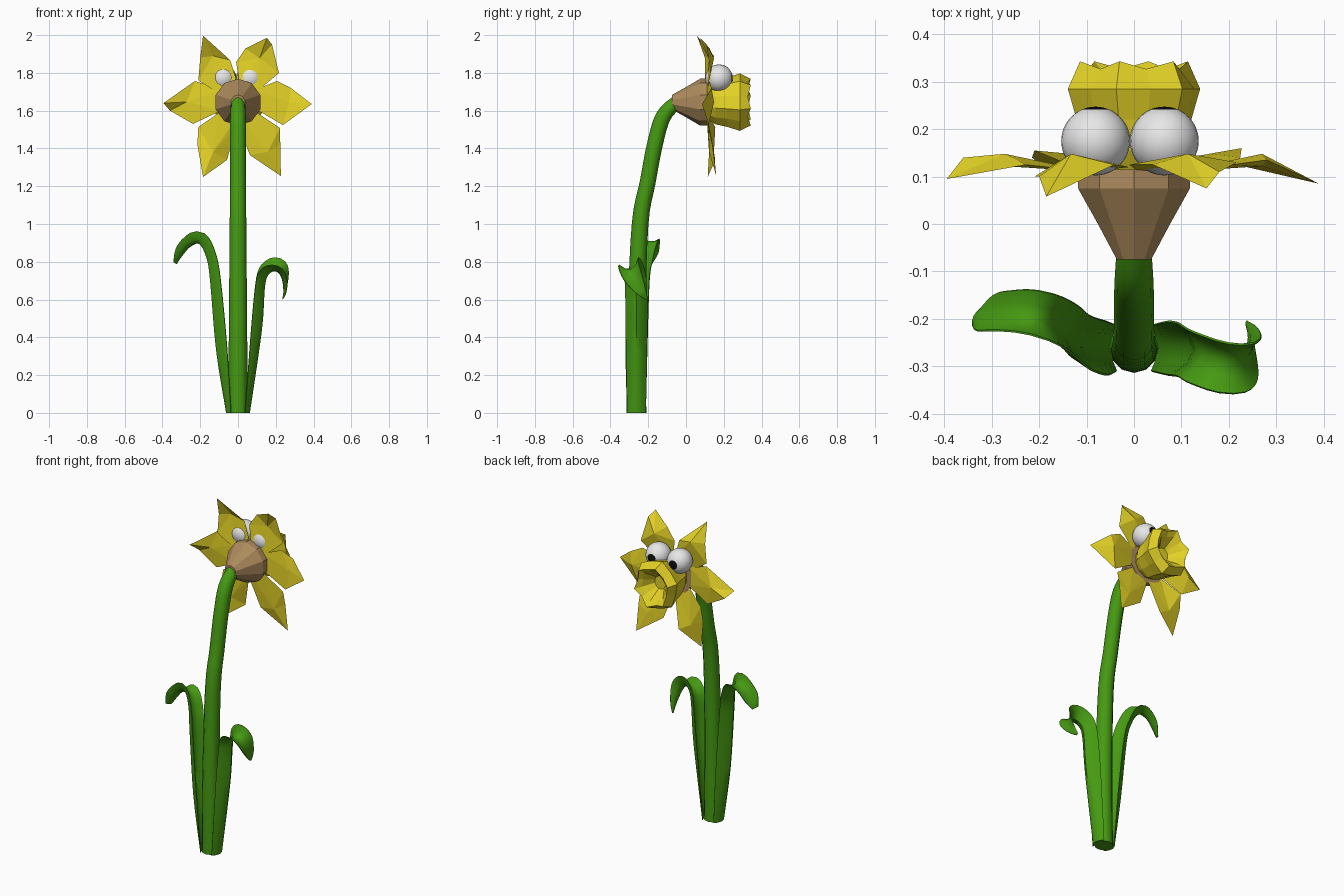
import bpy, bmesh, math
from mathutils import Vector, Matrix

if "Cube" in bpy.data.objects:
    bpy.data.objects.remove(bpy.data.objects["Cube"])


def material(name, rgb):
    m = bpy.data.materials.new(name)
    m.diffuse_color = (*rgb, 1)
    m.use_nodes = True
    m.node_tree.nodes["Principled BSDF"].inputs["Base Color"].default_value = m.diffuse_color
    return m


GREEN = material("leaf green", (0.06, 0.32, 0.006))
YELLOW = material("petal yellow", (0.78, 0.65, 0.02))
BROWN = material("papery brown", (0.42, 0.26, 0.11))
WHITE = material("eye white", (0.85, 0.85, 0.85))
BLACK = material("pupil black", (0.004, 0.004, 0.004))
CZ = 1.645  # height of the flower axis


def finish(bm, name, mats, smooth=None):
    bmesh.ops.recalc_face_normals(bm, faces=bm.faces)
    me = bpy.data.meshes.new(name)
    bm.to_mesh(me)
    bm.free()
    ob = bpy.data.objects.new(name, me)
    bpy.context.collection.objects.link(ob)
    for m in mats:
        me.materials.append(m)
    if smooth:
        bpy.ops.object.select_all(action='DESELECT')
        ob.select_set(True)
        bpy.context.view_layer.objects.active = ob
        bpy.ops.object.shade_smooth_by_angle(angle=math.radians(smooth))
    return ob


def loft(rings, name, mats, smooth=None):
    """Skin closed rings of points and cap both ends."""
    bm = bmesh.new()
    vs = [[bm.verts.new(p) for p in r] for r in rings]
    n = len(vs[0])
    for a, b in zip(vs, vs[1:]):
        for i in range(n):
            j = (i + 1) % n
            bm.faces.new((a[i], a[j], b[j], b[i]))
    bm.faces.new(vs[0])
    bm.faces.new(vs[-1])
    return finish(bm, name, mats, smooth)


def catmull(rows, steps):
    """Smoothly interpolate rows of numbers."""
    out = []
    for k in range(len(rows) - 1):
        q = [rows[max(0, min(len(rows) - 1, k + d))] for d in (-1, 0, 1, 2)]
        for s in range(steps):
            t = s / steps
            out.append([0.5 * (2 * b + (c - a) * t + (2 * a - 5 * b + 4 * c - d) * t * t
                               + (3 * b - a - 3 * c + d) * t ** 3)
                        for a, b, c, d in zip(*q)])
    return out + [list(rows[-1])]


def tangent(pts, i):
    return (pts[min(i + 1, len(pts) - 1)] - pts[max(i - 1, 0)]).normalized()


# Stem: y, z, radius along a bent path
path = catmull([(-.262, 0, .052), (-.262, .5, .048), (-.243, 1, .044), (-.203, 1.22, .042),
                (-.165, 1.42, .042), (-.12, 1.57, .041), (-.045, 1.648, .036)], 4)
pts = [Vector((0, y, z)) for y, z, r in path]
X = Vector((1, 0, 0))
rings = []
for i, p in enumerate(pts):
    v = tangent(pts, i).cross(X) if i else Vector((0, 1, 0))
    rings.append([p + path[i][2] * (X * math.cos(a) + v * math.sin(a))
                  for a in [k * math.tau / 12 for k in range(12)]])
loft(rings, "stem", [GREEN], 40)


# Leaves: x, y, z of the midrib, half width, depth of the trough
def leaf(rows, name):
    rows = catmull(rows, 4)
    mid = [Vector(r[:3]) for r in rows]
    out = []
    side = Vector((0, 1, 0))
    inward = Vector((-math.copysign(1, rows[0][0]), 0, 0))
    for i, (p, r) in enumerate(zip(mid, rows)):
        t = tangent(mid, i)
        inward = (inward - t * inward.dot(t)).normalized()
        s = t.cross(inward)
        w, bow = max(r[3], .004), max(r[4], .001)
        us = [-1, -.55, 0, .55, 1]
        th = min(.012, w * .5)
        outer = [p + s * w * u + inward * bow * u * u for u in us]
        inner = [p + s * w * u * .94 + inward * (bow * u * u + th * (1.2 - u * u))
                 for u in reversed(us)]
        ring = outer + inner
        if i == 0:
            for q in ring:
                q.z = 0
        out.append(ring)
    loft(out, name, [GREEN], 50)


leaf([(-.063, -.262, 0, .05, .025), (-.116, -.262, .33, .058, .058), (-.148, -.25, .70, .058, .055),
      (-.167, -.23, .82, .058, .05), (-.205, -.208, .893, .054, .05), (-.255, -.2, .882, .05, .035),
      (-.295, -.2, .84, .045, .025), (-.33, -.2, .79, .02, .004)], "left_leaf")
leaf([(.063, -.262, 0, .05, .025), (.127, -.262, .44, .058, .056), (.143, -.265, .67, .058, .05),
      (.165, -.275, .735, .058, .055), (.203, -.285, .748, .058, .055), (.23, -.275, .715, .052, .035),
      (.24, -.24, .65, .03, .015), (.235, -.21, .605, .008, .002)], "right_leaf")


# Flower parts turned about the y axis
def ring_y(y, r, n, sx=1.0, wave=0.0, ywave=0.0):
    out = []
    for k in range(n):
        a = (k + .5) * math.tau / n
        s = 1 if k % 2 else -1
        out.append(Vector(((r + wave * s) * sx * math.cos(a), y + ywave * s,
                           CZ + (r + wave * s) * math.sin(a))))
    return out


loft([ring_y(-.075, .038, 10), ring_y(0, .08, 10), ring_y(.075, .124, 10),
      ring_y(.115, .124, 10)], "flower_base", [BROWN])

trumpet = [(.10, .085, .0, 0), (.155, .118, .003, 0), (.22, .13, .006, 0), (.285, .15, .007, 0),
           (.335, .118, .010, .008), (.312, .09, .008, .004), (.25, .04, 0, 0)]
loft([ring_y(y, r, 12, .92, w, yw) for y, r, w, yw in trumpet], "trumpet", [YELLOW])


# Petals: outline as x, z, y from one base corner round the tip (marked by index) to the other
def petal(outline, tip, name):
    bm = bmesh.new()
    rim = [Vector((x, y, z)) for x, z, y in outline]
    base = (rim[0] + rim[-1]) / 2
    mid = base.lerp(rim[tip], .6)
    front = bm.verts.new((mid.x, .148, mid.z))
    back = bm.verts.new((mid.x, .122, mid.z))
    vs = [bm.verts.new(p) for p in rim]
    for a, b in zip(vs, vs[1:] + vs[:1]):
        bm.faces.new((a, b, front))
        bm.faces.new((b, a, back))
    finish(bm, name, [YELLOW])


petal([(-.10, 1.69, .11), (-.21, 1.76, .10), (-.2, 1.88, .10), (-.185, 1.997, .058),
       (-.042, 1.868, .125), (-.01, 1.77, .12)], 3, "upper_left_petal")
petal([(.01, 1.73, .11), (-.01, 1.857, .125), (.04, 1.93, .125), (.153, 1.985, .075),
       (.18, 1.95, .11), (.217, 1.80, .13), (.10, 1.70, .11)], 3, "upper_right_petal")
petal([(.09, 1.71, .11), (.206, 1.757, .125), (.28, 1.72, .135), (.39, 1.635, .085),
       (.238, 1.524, .12), (.09, 1.61, .11)], 3, "right_petal")
petal([(-.09, 1.71, .11), (-.228, 1.757, .125), (-.395, 1.64, .095), (-.36, 1.60, .14),
       (-.238, 1.53, .13), (-.09, 1.60, .11)], 2, "left_petal")
petal([(-.10, 1.59, .11), (-.21, 1.513, .155), (-.215, 1.42, .14), (-.185, 1.249, .115),
       (-.058, 1.339, .155), (-.012, 1.51, .12), (-.01, 1.56, .11)], 3, "lower_left_petal")
petal([(.01, 1.56, .11), (.005, 1.515, .115), (.063, 1.365, .13), (.227, 1.254, .16),
       (.224, 1.42, .14), (.222, 1.508, .12), (.10, 1.59, .11)], 3, "lower_right_petal")

# Eyes: spheres with the pole forward, pupil is the forward cap
for x, name in ((-.081, "left_eye"), (.064, "right_eye")):
    bm = bmesh.new()
    bmesh.ops.create_uvsphere(bm, u_segments=24, v_segments=24, radius=.0725,
                              matrix=Matrix.Rotation(-math.pi / 2, 4, 'X'))
    for f in bm.faces:
        if f.calc_center_median().normalized().y > math.cos(math.radians(23)):
            f.material_index = 1
    bmesh.ops.translate(bm, verts=bm.verts, vec=(x, .175, 1.772))
    finish(bm, name, [WHITE, BLACK], 40)
